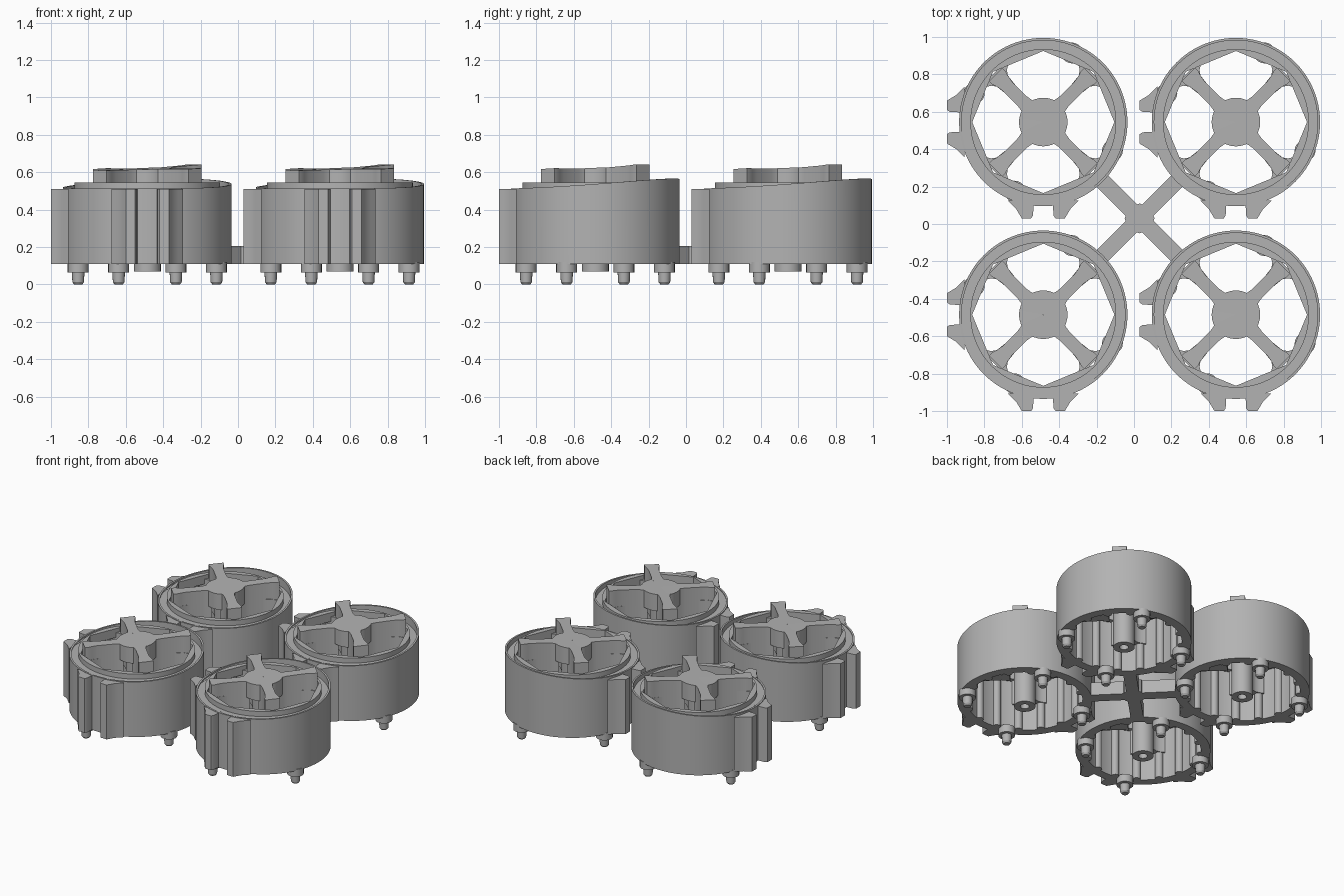
import bpy, bmesh
from math import sin, cos, pi, radians, hypot
from mathutils import Matrix

if "Cube" in bpy.data.objects:
    bpy.data.objects.remove(bpy.data.objects["Cube"], do_unlink=True)

# Single grey plastic
grey = bpy.data.materials.new("grey_plastic")
grey.use_nodes = True
colour = (0.45, 0.45, 0.45, 1)
grey.diffuse_color = colour
grey.node_tree.nodes["Principled BSDF"].inputs["Base Color"].default_value = colour

RADIUS, BASE, SEG = 0.45, 0.11, 96


def rim_height(a):
    # Lip rises toward the back of the cup
    return 0.513 + 0.053 * ((1 + cos(a - radians(70))) / 2) ** 2


def octagon(a):
    # Octagonal opening with corners on the axes and diagonals
    return 0.38 * cos(pi / 8) / cos(a % (pi / 4) - pi / 8)


def cap_height(x, y):
    # Dished, sloping top of the spider
    t = max(-1, min(1, (x + y) / 0.58))
    return 0.61 + 0.036 * ((t + 1) / 2) ** 2


def lathe(bm, profile, seg=SEG, centre=(0, 0)):
    # Revolve a closed profile; radius and height may depend on angle
    def value(v, a):
        return v(a) if callable(v) else v
    rings = []
    for i in range(seg):
        a = 2 * pi * i / seg
        ring = []
        for r, z in profile:
            r = value(r, a)
            ring.append(bm.verts.new((centre[0] + r * cos(a), centre[1] + r * sin(a), value(z, a))))
        rings.append(ring)
    n = len(profile)
    for i in range(seg):
        p, q = rings[i], rings[(i + 1) % seg]
        for j in range(n):
            k = (j + 1) % n
            bm.faces.new((p[j], q[j], q[k], p[k]))


def stack(bm, sections, seg, centre):
    # Round solid from (radius, height) sections, capped at both ends
    rings = [[bm.verts.new((centre[0] + r * cos(2 * pi * i / seg),
                            centre[1] + r * sin(2 * pi * i / seg), z))
              for i in range(seg)] for r, z in sections]
    for low, high in zip(rings, rings[1:]):
        for i in range(seg):
            k = (i + 1) % seg
            bm.faces.new((low[i], low[k], high[k], high[i]))
    bm.faces.new(rings[0][::-1])
    bm.faces.new(rings[-1])


def prism(bm, outline, low, high):
    bottom = [bm.verts.new((x, y, low)) for x, y in outline]
    top = [bm.verts.new((x, y, high)) for x, y in outline]
    bm.faces.new(bottom[::-1])
    bm.faces.new(top)
    for i in range(len(outline)):
        k = (i + 1) % len(outline)
        bm.faces.new((bottom[i], bottom[k], top[k], top[i]))


def strip(bm, stations, angle, low, height):
    # Radial web lofted through (distance, half width) stations
    c, s = cos(angle), sin(angle)
    loops = []
    for r, w in stations:
        a = (r * c - w * s, r * s + w * c)
        b = (r * c + w * s, r * s - w * c)
        loops.append([bm.verts.new(p) for p in
                      ((*a, low), (*b, low), (*b, height(*b)), (*a, height(*a)))])
    for p, q in zip(loops, loops[1:]):
        for j in range(4):
            k = (j + 1) % 4
            bm.faces.new((p[j], p[k], q[k], q[j]))
    bm.faces.new(loops[0][::-1])
    bm.faces.new(loops[-1])


def make_mesh(name, bm):
    bmesh.ops.recalc_face_normals(bm, faces=bm.faces[:])
    mesh = bpy.data.meshes.new(name)
    bm.to_mesh(mesh)
    bm.free()
    mesh.materials.append(grey)
    return mesh


def place(name, mesh, x, y):
    ob = bpy.data.objects.new(name, mesh)
    ob.location = (x, y, 0)
    bpy.context.collection.objects.link(ob)
    return ob


parts = {}

# Cup shell: wall, sloping lip, shelf and collar with octagonal opening
bm = bmesh.new()
lathe(bm, [(RADIUS, BASE), (RADIUS, rim_height), (0.437, rim_height), (0.437, 0.508),
           (0.39, 0.508), (0.39, 0.545), (octagon, 0.545), (octagon, 0.48),
           (0.387, 0.48), (0.387, BASE)])
parts["cup_shell"] = make_mesh("cup_shell", bm)

# Rounded ribs down the inside wall
bm = bmesh.new()
for i in range(16):
    a = 2 * pi * (i + 0.5) / 16
    stack(bm, [(0.028, BASE), (0.028, 0.49)], 12, (0.387 * cos(a), 0.387 * sin(a)))
parts["inner_ribs"] = make_mesh("inner_ribs", bm)

# Paired lugs on the front and on one side
bm = bmesh.new()
half = [(0.42, 0.05), (0.5, 0.055), (0.515, 0.065), (0.515, 0.115),
        (0.49, 0.13), (0.465, 0.145), (0.445, 0.165), (0.42, 0.19)]
for side in (1, -1):
    prism(bm, [(-r, side * t) for r, t in half], BASE, 0.51)
    prism(bm, [(side * t, -r) for r, t in half], BASE, 0.51)
parts["side_lugs"] = make_mesh("side_lugs", bm)

# Four bosses with tapered pins under the wall
bm = bmesh.new()
for i in range(4):
    a = i * pi / 2 - pi / 8
    p = (0.4 * cos(a), 0.4 * sin(a))
    stack(bm, [(0.056, 0.065), (0.056, BASE + 0.01)], 20, p)
    stack(bm, [(0.022, 0), (0.031, 0.012), (0.034, 0.07)], 16, p)
parts["base_pins"] = make_mesh("base_pins", bm)

# Hollow centre post
bm = bmesh.new()
lathe(bm, [(0.072, 0.07), (0.072, 0.58), (0.03, 0.58), (0.03, 0.07)], 32)
parts["centre_post"] = make_mesh("centre_post", bm)

# Four-armed spider: hub, arms and flared feet
bm = bmesh.new()
lathe(bm, [(0.13, 0.5), (0.13, lambda a: cap_height(0.13 * cos(a), 0.13 * sin(a))),
           (0.001, cap_height(0, 0)), (0.001, 0.5)], 32)
arm = [(0.1, 0.05), (0.13, 0.04), (0.16, 0.035), (0.27, 0.035), (0.31, 0.042),
       (0.335, 0.05), (0.36, 0.05)]
foot = [(0.25, 0.035), (0.31, 0.042), (0.335, 0.06), (0.35, 0.085),
        (0.36, 0.115), (0.37, 0.115)]
for i in range(4):
    a = pi / 4 + i * pi / 2
    strip(bm, arm, a, 0.3, cap_height)
    strip(bm, foot, a, 0.3, lambda x, y: 0.515)
parts["spider"] = make_mesh("spider", bm)

# Four identical cups on a square
objects = []
for row, y in (("front", -0.485), ("back", 0.545)):
    for column, x in (("right", -0.485), ("left", 0.545)):
        for name, mesh in parts.items():
            objects.append(place(f"{name}_{row}_{column}", mesh, x, y))

# Cross brace joining the cups
bm = bmesh.new()
strip(bm, [(-0.295, 0.043), (0.295, 0.043)], pi / 4, BASE, lambda x, y: 0.205)
strip(bm, [(-0.295, 0.043), (0.295, 0.043)], -pi / 4, BASE, lambda x, y: 0.205)
stack(bm, [(0.08, BASE), (0.08, 0.205)], 8, (0, 0))
objects.append(place("cross_brace", make_mesh("cross_brace", bm), 0.03, 0.03))

# Smooth the round walls, keep the edges sharp
bpy.ops.object.select_all(action="DESELECT")
for ob in objects[:len(parts)] + objects[-1:]:
    ob.select_set(True)
    bpy.context.view_layer.objects.active = ob
bpy.ops.object.shade_smooth_by_angle(angle=radians(32))
